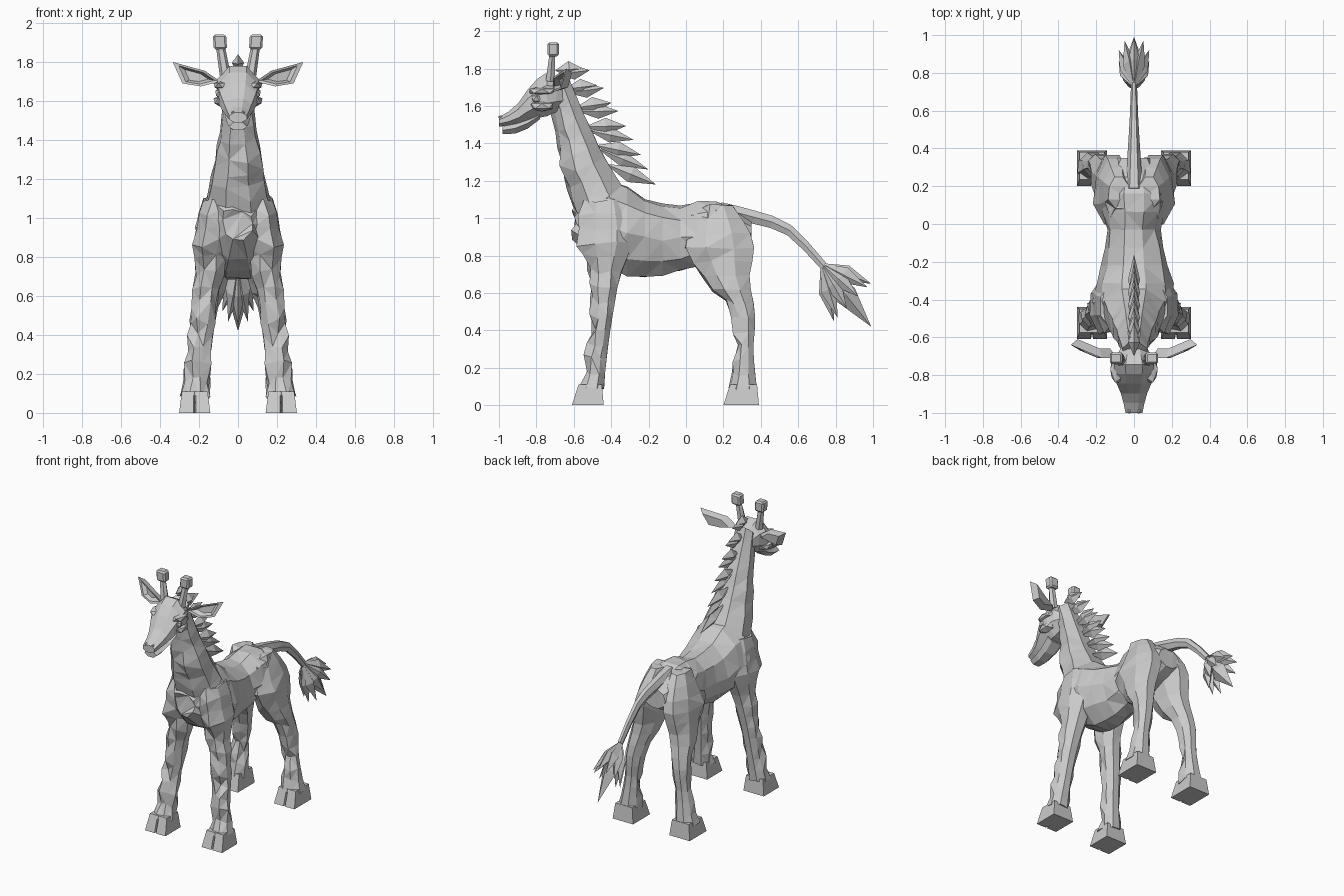
import bpy, bmesh, math, random
from mathutils import Vector

if "Cube" in bpy.data.objects:
    bpy.data.objects.remove(bpy.data.objects["Cube"], do_unlink=True)
random.seed(4)

shade = (.6, .6, .6, 1)
grey = bpy.data.materials.new("plain grey")
grey.use_nodes = True
grey.diffuse_color = shade
grey.node_tree.nodes["Principled BSDF"].inputs["Base Color"].default_value = shade


def finish(name, bm, mirror=False, rough=0):
    """Facet the surface, mostly where it faces forward, and make the object."""
    bmesh.ops.recalc_face_normals(bm, faces=bm.faces)
    if rough:
        bm.normal_update()
        for vert in bm.verts:
            amount = rough * (1 - vert.normal.y) / 2
            vert.co += vert.normal * random.uniform(-amount, amount)
            vert.co.z += random.uniform(-amount, amount)
        bmesh.ops.triangulate(bm, faces=bm.faces)
    mesh = bpy.data.meshes.new(name)
    bm.to_mesh(mesh)
    bm.free()
    mesh.materials.append(grey)
    obj = bpy.data.objects.new(name, mesh)
    bpy.context.collection.objects.link(obj)
    if mirror:
        obj.modifiers.new("mirror", 'MIRROR').use_mirror_merge = False
    return obj


def skin(bm, rings):
    """Join rings of points with quads and cap both ends."""
    rows = [[bm.verts.new(point) for point in ring] for ring in rings]
    count = len(rows[0])
    for row, following in zip(rows, rows[1:]):
        for i in range(count):
            j = (i + 1) % count
            bm.faces.new((row[i], row[j], following[j], following[i]))
    bm.faces.new(rows[0])
    bm.faces.new(rows[-1])


def curve(values, t):
    """Smooth curve through evenly spaced values, for t from 0 to 1."""
    last = len(values) - 1
    if last < 1:
        return values[0]
    i = min(int(t * last), last - 1)
    u = t * last - i
    start, end = values[i], values[i + 1]
    slope_start = (end - values[i - 1]) / 2 if i > 0 else end - start
    slope_end = (values[i + 2] - start) / 2 if i + 2 <= last else end - start
    ease = u * u * (3 - 2 * u)
    return (start + (end - start) * ease + slope_start * u * (1 - u) ** 2
            - slope_end * u * u * (1 - u))


def loft(name, steps, sides, low_y, low_z, high_y, high_z, width, x=(0,),
         mirror=False, rough=0):
    """Sweep a rounded section between a low and a high outline curve."""
    turn = math.pi / sides
    reach = 1 / math.cos(turn)
    rings = []
    for step in range(steps + 1):
        t = step / steps
        low = Vector((curve(x, t), curve(low_y, t), curve(low_z, t)))
        high = Vector((curve(x, t), curve(high_y, t), curve(high_z, t)))
        across = Vector((curve(width, t), 0, 0))
        angles = [turn + math.tau * i / sides for i in range(sides)]
        rings.append([(low + high) / 2 + reach * math.cos(angle) * (high - low) / 2
                      + reach * math.sin(angle) * across for angle in angles])
    bm = bmesh.new()
    skin(bm, rings)
    return finish(name, bm, mirror, rough)


def leaf(bm, base, tip, width, thick):
    """A four-sided spike, widest at its middle."""
    base, tip = Vector(base), Vector(tip)
    along = (tip - base).normalized()
    side = Vector((1, 0, 0))
    side = (side - along * side.dot(along)).normalized()
    up = along.cross(side)
    middle = (base + tip) / 2
    ring = [bm.verts.new(middle + offset) for offset in
            (side * width, up * thick, -side * width, -up * thick)]
    for end in (bm.verts.new(base), bm.verts.new(tip)):
        for i in range(4):
            bm.faces.new((ring[i], ring[(i + 1) % 4], end))


def lump(name, place, size):
    """A mirrored pair of faceted ellipsoids."""
    bm = bmesh.new()
    bmesh.ops.create_icosphere(bm, subdivisions=1, radius=1)
    bmesh.ops.scale(bm, verts=bm.verts, vec=size)
    bmesh.ops.translate(bm, verts=bm.verts, vec=place)
    finish(name, bm, mirror=True)


# Trunk, from chest to rump
length = (-.6, .35)
loft("body", steps=10, sides=10, rough=.02, low_y=length, high_y=length,
     low_z=(.9, .72, .69, .72, .77, .85),
     high_z=(1.05, 1.2, 1.1, 1.06, 1.09, .98),
     width=(.08, .2, .17, .14, .16, .08))

# Neck, narrowing from the chest to the back of the head
loft("neck", steps=8, sides=8, rough=.02,
     low_y=(-.58, -.64, -.68, -.73), low_z=(1, 1.2, 1.4, 1.65),
     high_y=(-.3, -.42, -.52, -.63), high_z=(1.1, 1.3, 1.5, 1.75),
     width=(.17, .125, .09, .065))

# Head and jaw, from the nape to the nose
length = (-.64, -1)
loft("head", steps=7, sides=8, low_y=length, high_y=length,
     low_z=(1.6, 1.55, 1.53, 1.5, 1.49), high_z=(1.7, 1.78, 1.72, 1.6, 1.54),
     width=(.06, .105, .1, .065, .045))
length = (-.78, -.98)
loft("lower_jaw", steps=3, sides=6, low_y=length, high_y=length,
     low_z=(1.53, 1.46, 1.45), high_z=(1.57, 1.52, 1.49), width=(.06, .04))

# Face details
lump("brow", place=(.09, -.77, 1.68), size=(.04, .08, .025))
lump("cheek", place=(.09, -.77, 1.6), size=(.04, .07, .03))
lump("eye", place=(.09, -.8, 1.64), size=(.03, .03, .03))
lump("nostril", place=(.025, -.99, 1.54), size=(.01, .015, .01))

# Horns with square caps
loft("horn", steps=2, sides=6, mirror=True, low_y=(-.75, -.73), high_y=(-.7,),
     low_z=(1.73, 1.88), high_z=(1.73, 1.88), width=(.025, .02), x=(.065, .09))
cap = loft("horn_cap", steps=1, sides=4, mirror=True, low_y=(-.74,), high_y=(-.68,),
           low_z=(1.865, 1.94), high_z=(1.865, 1.94), width=(.034,), x=(.09, .095))
bevel = cap.modifiers.new("bevel", 'BEVEL')
bevel.width = .01
bevel.segments = 1

# Ears: a leaf outline with a rim and a sunken front
outline = [Vector(point) for point in (
    (.09, -.71, 1.7), (.17, -.71, 1.755), (.335, -.64, 1.8),
    (.285, -.67, 1.69), (.19, -.71, 1.675))]
centre = sum(outline, Vector()) / len(outline)


def inset(amount, depth):
    return [point.lerp(centre, amount) + Vector((0, depth, 0)) for point in outline]


bm = bmesh.new()
skin(bm, [inset(.5, .025), inset(.25, 0), outline, inset(.3, .045)])
finish("ear", bm, mirror=True)

# Mane: overlapping leaves down the back of the neck, in long and short pairs
bm = bmesh.new()
spikes = 6
for i in range(spikes):
    t = i / (spikes - 1)
    root = Vector((0, curve((-.7, -.43), t), curve((1.79, 1.29), t)))
    tip = Vector((0, curve((-.55, -.36, -.16), t), curve((1.8, 1.56, 1.18), t)))
    leaf(bm, root, tip, width=.032, thick=.045)
    if i:
        raised = Vector((0, -.04, .08))
        leaf(bm, root + raised, tip + raised, width=.026, thick=.04)
finish("mane", bm)

# Legs, each running from the hoof up into the trunk
level = (.09, 1.1)
loft("front_leg", steps=13, sides=8, mirror=True, rough=.025,
     low_z=level, high_z=level,
     low_y=(-.57, -.52, -.5, -.52, -.57, -.55),
     high_y=(-.44, -.42, -.39, -.35, -.28, -.32),
     width=(.07, .055, .06, .075, .1, .08), x=(.22, .2, .18, .15, .13, .1))
level = (.09, 1.07)
loft("back_leg", steps=13, sides=8, mirror=True, rough=.02,
     low_z=level, high_z=level,
     low_y=(.23, .27, .24, .1, 0, .08),
     high_y=(.38, .36, .37, .34, .36, .25),
     width=(.07, .05, .06, .08, .09, .055), x=(.22, .2, .18, .14, .11, .08))

# Cloven hooves: flared blocks with a notch in front
for name, toe, heel in (("front_hoof", -.61, -.44), ("back_hoof", .2, .39)):
    rings = []
    for t in (0, .8, 1):
        half = curve((.08, .066), t)
        front, back = toe + .035 * t, heel - .01 * t
        notch = .03 * (1 - t)
        plan = ((-half, front), (-.006, front), (0, front + notch), (.006, front),
                (half, front), (half, back), (-half, back))
        rings.append([(.222 + x, y, .11 * t) for x, y in plan])
    bm = bmesh.new()
    skin(bm, rings)
    finish(name, bm, mirror=True)

# Tail, drooping from the rump
loft("tail", steps=6, sides=6, low_y=(.17, .36, .54, .72), low_z=(1.02, .97, .91, .73),
     high_y=(.19, .37, .56, .75), high_z=(1.085, 1.04, .965, .76),
     width=(.04, .03, .02, .014))

# Tail tuft: a ring of leaves around one long middle leaf
bm = bmesh.new()
root = Vector((0, .72, .76))
leaf(bm, root, (0, .99, .42), width=.05, thick=.06)
leaves = 10
for i in range(leaves):
    angle = math.tau * (i + .5) / leaves
    spread = .1 * math.sin(angle)
    tip = Vector((.085 * math.cos(angle), .89 + spread, .55 + spread))
    leaf(bm, root, tip, width=.035, thick=.045)
finish("tail_tuft", bm)
